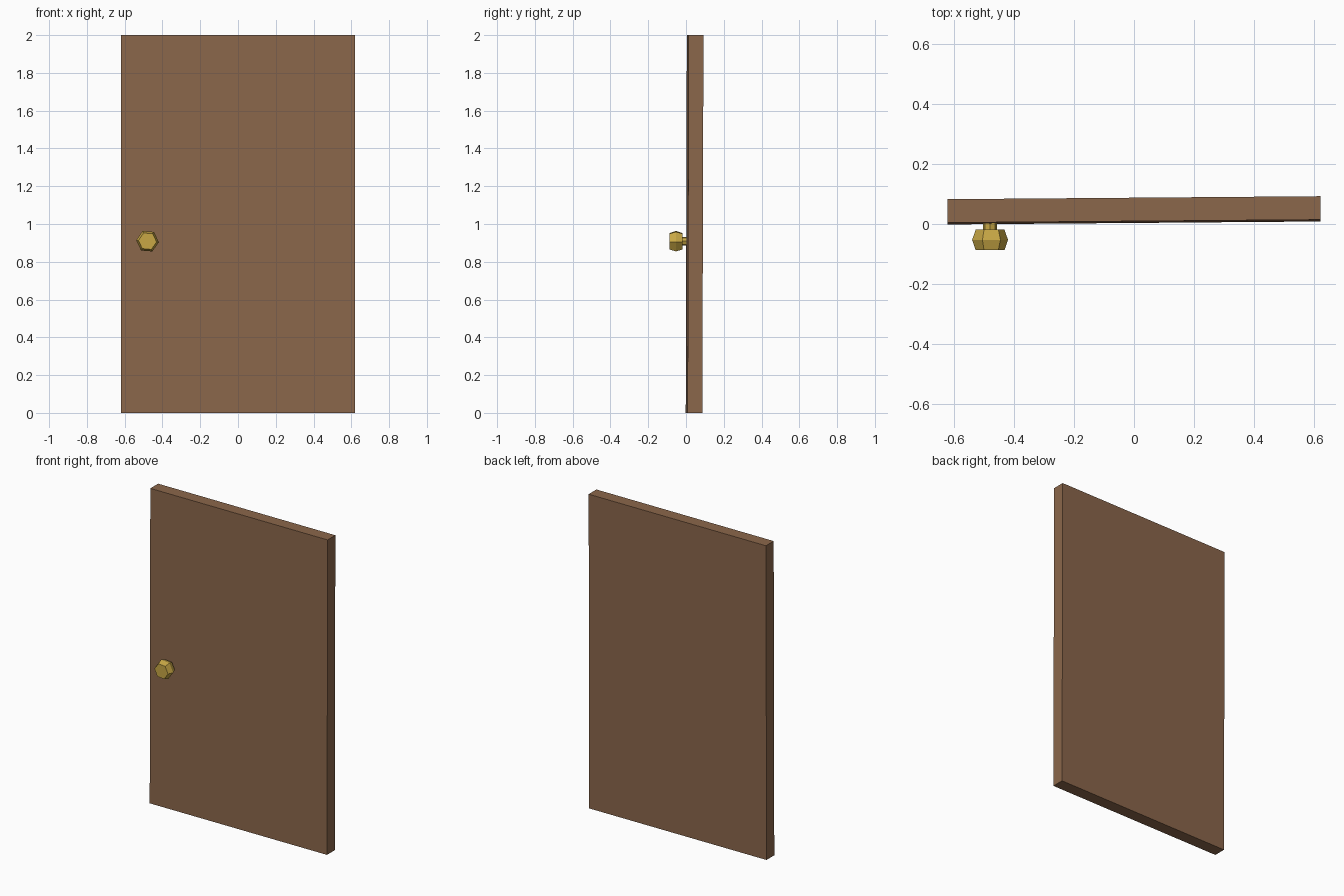
import bpy, bmesh, math
from mathutils import Matrix, Vector

if "Cube" in bpy.data.objects:
    bpy.data.objects.remove(bpy.data.objects["Cube"])


def material(name, color):
    m = bpy.data.materials.new(name)
    m.diffuse_color = color
    m.use_nodes = True
    m.node_tree.nodes["Principled BSDF"].inputs["Base Color"].default_value = m.diffuse_color
    return m


def finish(bm, name, mat):
    bmesh.ops.recalc_face_normals(bm, faces=bm.faces)
    me = bpy.data.meshes.new(name)
    bm.to_mesh(me)
    bm.free()
    ob = bpy.data.objects.new(name, me)
    me.materials.append(mat)
    bpy.context.collection.objects.link(ob)
    return ob


def lathe(name, profile, sides, centre, turn, mat):
    """Low-poly turned shape along y; profile is (y, radius)."""
    bm = bmesh.new()
    rings = []
    for y, r in profile:
        angles = [turn + 2 * math.pi * i / sides for i in range(sides)]
        rings.append([bm.verts.new((centre[0] + r * math.cos(a), y,
                                    centre[1] + r * math.sin(a))) for a in angles])
    for a, b in zip(rings, rings[1:]):
        for i in range(sides):
            j = (i + 1) % sides
            bm.faces.new((a[i], a[j], b[j], b[i]))
    bm.faces.new(rings[0])
    bm.faces.new(rings[-1])
    return finish(bm, name, mat)


wood = material("wood", (0.26, 0.135, 0.07, 1))
brass = material("brass", (0.58, 0.39, 0.06, 1))

# Door slab, slightly turned and leaning back
bm = bmesh.new()
bmesh.ops.create_cube(bm, size=1, matrix=Matrix.Diagonal((1.24, 0.078, 2.0, 1)))
for v in bm.verts:
    v.co += Vector((0, 0.0455 + 0.008 * v.co.x + 0.003 * v.co.z, 1))
finish(bm, "door_panel", wood)

# Knob and its stem
knob_centre = (-0.479, 0.909)
lathe("knob_stem", [(0.02, 0.023), (-0.03, 0.023)], 8, knob_centre, 0, brass)
lathe("door_knob", [(-0.019, 0.048), (-0.053, 0.06), (-0.087, 0.048)],
      6, knob_centre, math.radians(-5), brass)
